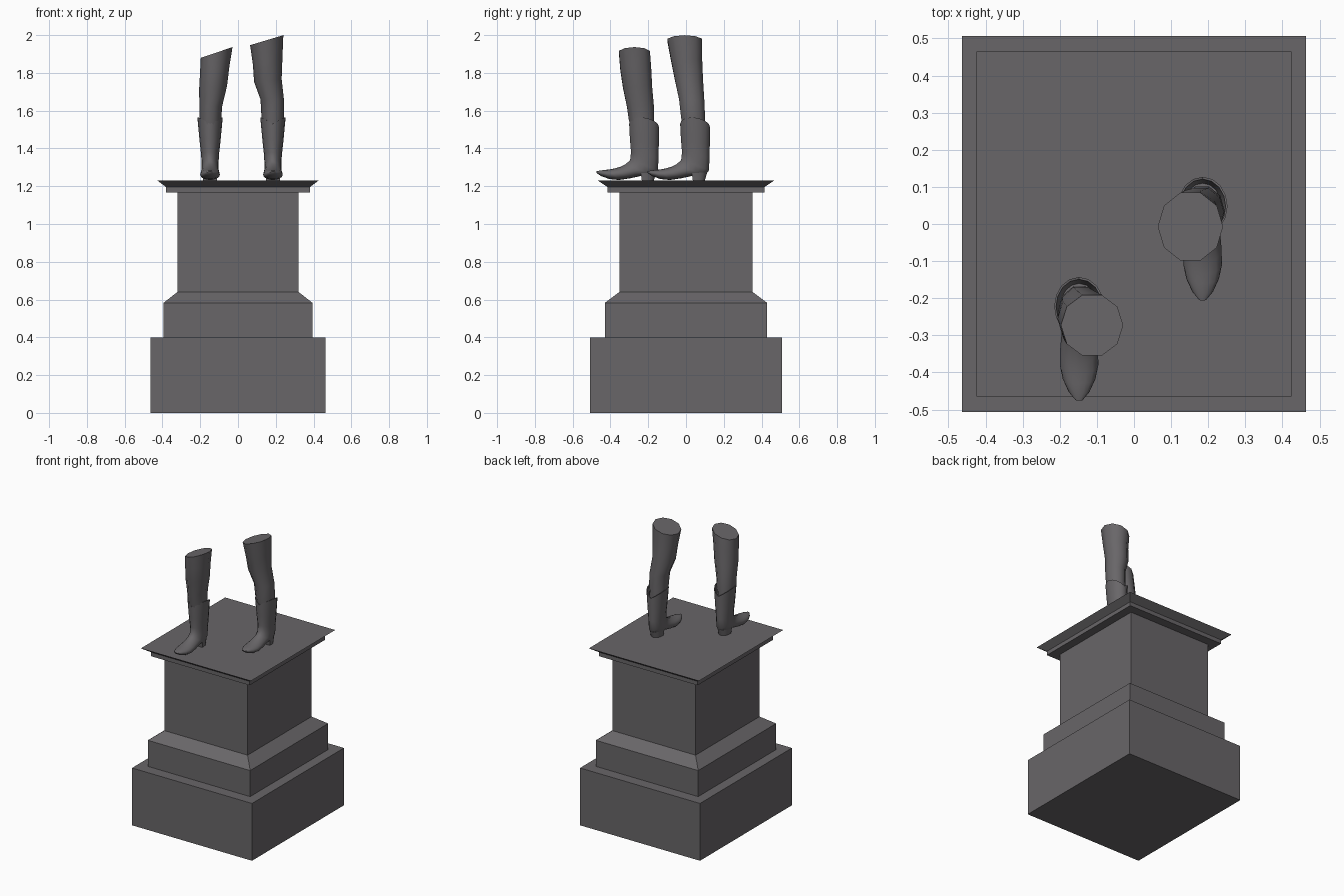
import bpy, bmesh, math

if "Cube" in bpy.data.objects:
    bpy.data.objects.remove(bpy.data.objects["Cube"])

stone = bpy.data.materials.new("dark grey stone")
stone.diffuse_color = (0.14, 0.133, 0.14, 1)
stone.use_nodes = True
stone.node_tree.nodes["Principled BSDF"].inputs["Base Color"].default_value = stone.diffuse_color


def loft(name, rings, smooth=None):
    """Skin a list of equal-length point rings and cap both ends."""
    bm = bmesh.new()
    vr = [[bm.verts.new(p) for p in r] for r in rings]
    n = len(vr[0])
    for a, b in zip(vr, vr[1:]):
        for i in range(n):
            j = (i + 1) % n
            bm.faces.new((a[i], a[j], b[j], b[i]))
    bm.faces.new(vr[0])
    bm.faces.new(vr[-1][::-1])
    bmesh.ops.recalc_face_normals(bm, faces=bm.faces[:])
    me = bpy.data.meshes.new(name)
    bm.to_mesh(me)
    bm.free()
    ob = bpy.data.objects.new(name, me)
    bpy.context.collection.objects.link(ob)
    me.materials.append(stone)
    if smooth:
        bpy.ops.object.select_all(action='DESELECT')
        ob.select_set(True)
        bpy.context.view_layer.objects.active = ob
        bpy.ops.object.shade_smooth_by_angle(angle=math.radians(smooth))
    return ob


def tier(name, levels):
    """Rectangular pedestal tier from (half x, half y, z) levels."""
    loft(name, [[(-x, -y, z), (x, -y, z), (x, y, z), (-x, y, z)] for x, y, z in levels])


# pedestal
tier("plinth", [(.463, .507, 0), (.463, .507, .40)])
tier("base_moulding", [(.395, .43, .40), (.395, .43, .582), (.321, .353, .64)])
tier("shaft", [(.321, .353, .64), (.321, .353, 1.167)])
tier("cap_slab", [(.38, .415, 1.167), (.38, .415, 1.195)])
tier("cornice", [(.38, .415, 1.195), (.425, .465, 1.229)])

# boot sections: front/top point (y, z), back/sole point (y, z), half width
BOOT = [(-.012, 1.47, .110, 1.46, .050), (-.026, 1.528, .121, 1.512, .062),
        (-.031, 1.530, .127, 1.512, .067), (-.027, 1.45, .126, 1.42, .055),
        (-.021, 1.38, .124, 1.35, .047), (-.026, 1.338, .122, 1.285, .045),
        (-.048, 1.318, .100, 1.254, .046), (-.075, 1.304, .030, 1.254, .047),
        (-.108, 1.294, -.025, 1.242, .051), (-.135, 1.289, -.085, 1.233, .052),
        (-.160, 1.286, -.135, 1.238, .044), (-.187, 1.283, -.178, 1.253, .028),
        (-.206, 1.278, -.202, 1.269, .010)]


def boot(name, ox, oy, n=16):
    rings = []
    for k, (ay, az, by, bz, w) in enumerate(BOOT):
        lift = .042 if k in (1, 2) else 0      # rim rises at the sides
        ring = []
        for i in range(n):
            t = 2 * math.pi * i / n
            m = (1 - math.cos(t)) / 2
            ring.append((ox + w * math.sin(t), oy + ay + (by - ay) * m,
                         az + (bz - az) * m + lift * abs(math.sin(t))))
        rings.append(ring)
    loft(name, rings, 50)
    # heel block under the boot
    heel = []
    for y0, y1, w, z in ((.030, .112, .040, 1.272), (.036, .100, .036, 1.231)):
        ring = [(ox - w, oy + y0, z)]
        for i in range(9):
            t = math.pi * i / 8
            ring.append((ox - w * math.cos(t), oy + y0 + .02 + (y1 - y0 - .02) * math.sin(t), z))
        ring.append((ox + w, oy + y0, z))
        heel.append(ring)
    loft(name + "_heel", heel, 40)


def leg(name, sections, n=10):
    """Sections: centre x, y, z, radii x, y, slope of the cut along x."""
    loft(name, [[(cx + rx * math.cos(a), cy + ry * math.sin(a), cz + s * rx * math.cos(a))
                 for a in (2 * math.pi * i / n for i in range(n))]
                for cx, cy, cz, rx, ry, s in sections], 45)


# boots and legs, one stepping forward
boot("left_boot", -.148, -.27)
boot("right_boot", .185, 0)
leg("left_leg", [(-.148, -.222, 1.45, .047, .058, 0), (-.147, -.236, 1.55, .058, .070, 0),
                 (-.144, -.241, 1.62, .060, .075, .05), (-.132, -.256, 1.72, .074, .081, .15),
                 (-.123, -.266, 1.82, .078, .086, .25), (-.113, -.273, 1.908, .084, .086, .34)])
leg("right_leg", [(.185, .045, 1.45, .047, .058, 0), (.184, .037, 1.57, .060, .067, 0),
                  (.181, .030, 1.66, .062, .070, 0), (.158, .016, 1.76, .073, .078, .1),
                  (.157, .004, 1.86, .078, .086, .2), (.152, -.007, 1.973, .088, .096, .3)])
